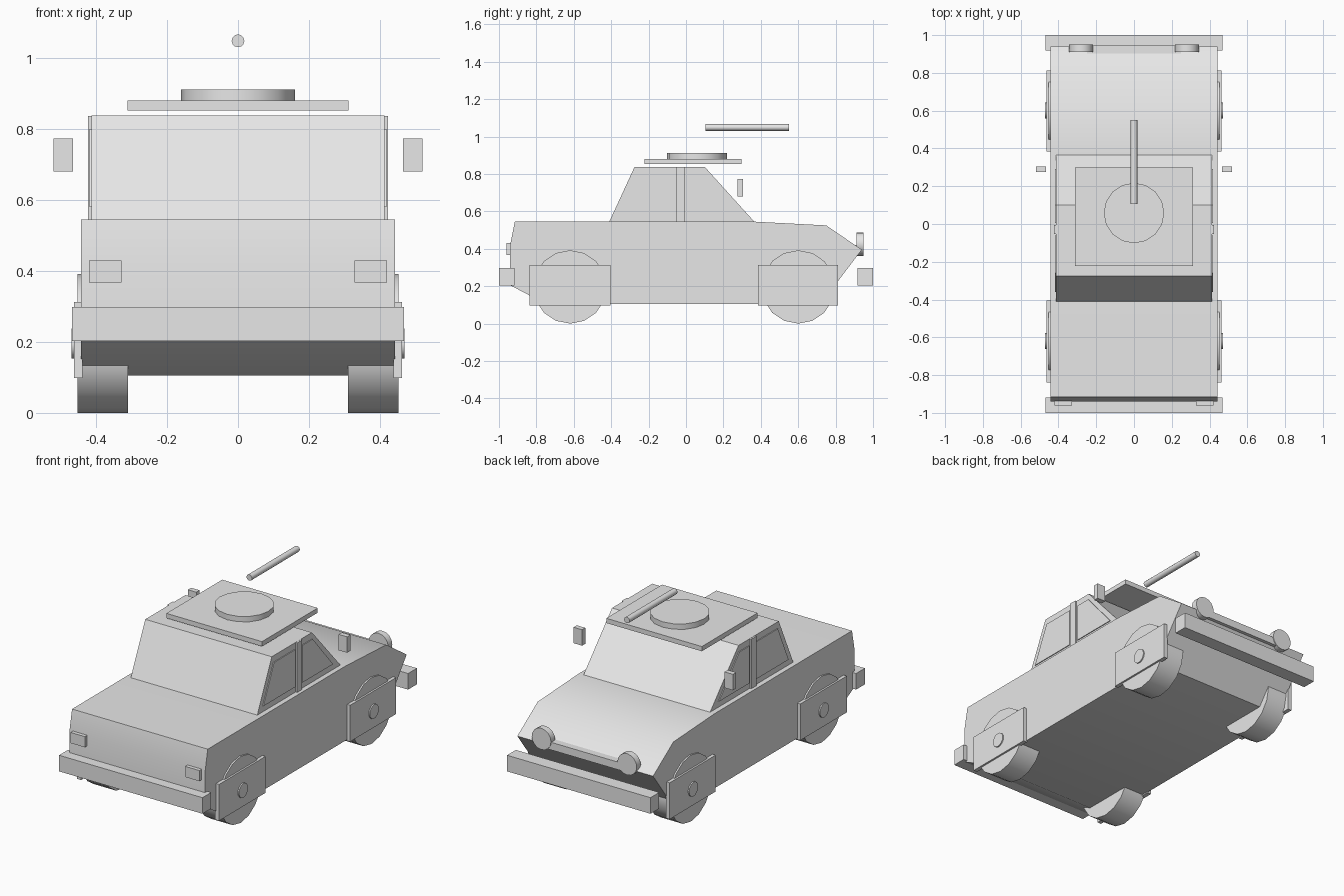
import bpy, bmesh, math
from mathutils import Matrix, Vector

if "Cube" in bpy.data.objects:
    bpy.data.objects.remove(bpy.data.objects["Cube"])

paint = bpy.data.materials.new("plain_grey")
paint.diffuse_color = (0.8, 0.8, 0.8, 1)
paint.use_nodes = True
paint.node_tree.nodes["Principled BSDF"].inputs["Base Color"].default_value = paint.diffuse_color


def finish(name, bm, angle=None):
    bmesh.ops.recalc_face_normals(bm, faces=bm.faces)
    mesh = bpy.data.meshes.new(name)
    bm.to_mesh(mesh)
    bm.free()
    mesh.materials.append(paint)
    if angle:
        mesh.shade_smooth()
        mesh.set_sharp_from_angle(angle=math.radians(angle))
    obj = bpy.data.objects.new(name, mesh)
    bpy.context.collection.objects.link(obj)
    return obj


def box(name, x, y, z):
    """Box from its (low, high) range on each axis."""
    bm = bmesh.new()
    bmesh.ops.create_cube(bm, size=1)
    for v in bm.verts:
        v.co = Vector([r[0] if c < 0 else r[1] for c, r in zip(v.co, (x, y, z))])
    return finish(name, bm)


def prism(name, profile, x0, x1, angle=None):
    """Side profile of (y, z) points extruded along x."""
    bm = bmesh.new()
    face = bm.faces.new([bm.verts.new((x0, y, z)) for y, z in profile])
    ext = bmesh.ops.extrude_face_region(bm, geom=[face])["geom"]
    verts = [g for g in ext if isinstance(g, bmesh.types.BMVert)]
    bmesh.ops.translate(bm, vec=(x1 - x0, 0, 0), verts=verts)
    return finish(name, bm, angle)


def cylinder(name, center, radius, depth, axis, sides=16):
    turn = {"X": Matrix.Rotation(math.pi / 2, 4, "Y"),
            "Y": Matrix.Rotation(math.pi / 2, 4, "X"),
            "Z": Matrix.Identity(4)}[axis]
    bm = bmesh.new()
    bmesh.ops.create_cone(bm, cap_ends=True, segments=sides, radius1=radius,
                          radius2=radius, depth=depth,
                          matrix=Matrix.Translation(center) @ turn)
    return finish(name, bm, 35)


# hull and cabin
prism("hull", [(-0.75, 0.105), (-0.94, 0.205), (-0.94, 0.42), (-0.915, 0.545),
               (0.365, 0.545), (0.75, 0.525), (0.94, 0.395), (0.72, 0.105)],
      -0.443, 0.443, 40)
prism("cabin", [(-0.41, 0.545), (-0.275, 0.838), (0.10, 0.838), (0.365, 0.545)],
      -0.413, 0.413)

# roof plate, hatch and gun barrel
box("roof_plate", (-0.312, 0.312), (-0.222, 0.298), (0.852, 0.88))
cylinder("roof_hatch", (0, 0.058, 0.896), 0.16, 0.032, "Z")
cylinder("gun_barrel", (0, 0.328, 1.049), 0.018, 0.446, "Y", 12)

# bumpers and the bar between the headlamps
box("rear_bumper", (-0.468, 0.468), (-1, -0.918), (0.203, 0.298))
box("front_bumper", (-0.468, 0.468), (0.918, 1), (0.203, 0.298))
box("grille_bar", (-0.25, 0.25), (0.89, 0.945), (0.375, 0.42))


def span(side, a, b):
    return tuple(sorted((side * a, side * b)))


for side, tag in ((-1, "left"), (1, "right")):
    # window plates and door pillar
    x0, x1 = side * 0.411, side * 0.418
    prism(f"rear_window_{tag}", [(-0.36, 0.58), (-0.26, 0.80), (-0.06, 0.80),
                                 (-0.06, 0.58)], x0, x1)
    prism(f"front_window_{tag}", [(0.005, 0.58), (0.005, 0.80), (0.10, 0.80),
                                  (0.29, 0.58)], x0, x1)
    box(f"door_pillar_{tag}", span(side, 0.40, 0.423), (-0.052, -0.005), (0.545, 0.837))

    # mirrors and lamps
    box(f"mirror_{tag}", span(side, 0.465, 0.52), (0.275, 0.305), (0.68, 0.774))
    box(f"tail_lamp_{tag}", span(side, 0.328, 0.42), (-0.96, -0.92), (0.367, 0.43))
    cylinder(f"headlamp_{tag}", (side * 0.28, 0.93, 0.425), 0.063, 0.038, "Y")

    # wheels, hubs and fender plates
    for end, y, fender in (("rear", -0.62, (-0.838, -0.405)),
                           ("front", 0.60, (0.385, 0.813))):
        cylinder(f"{end}_wheel_{tag}", (side * 0.381, y, 0.196), 0.196, 0.142, "X")
        cylinder(f"{end}_hub_{tag}", (side * 0.445, y, 0.196), 0.042, 0.05, "X")
        box(f"{end}_fender_{tag}", span(side, 0.438, 0.463), fender, (0.098, 0.313))
